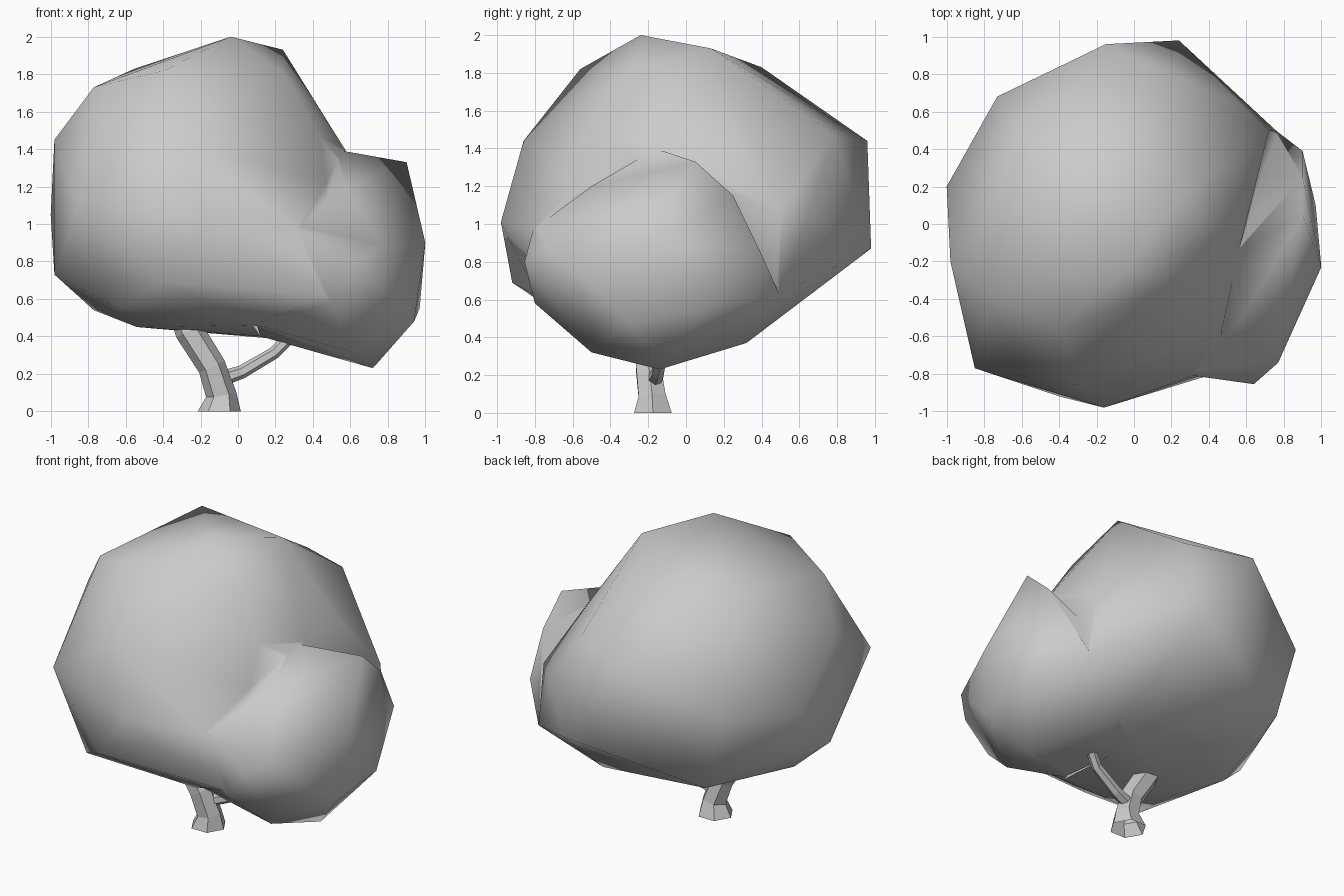
import bpy, bmesh, math
from mathutils import Vector

if "Cube" in bpy.data.objects:
    bpy.data.objects.remove(bpy.data.objects["Cube"])


def finish(bm, name, smooth=True):
    me = bpy.data.meshes.new(name)
    bmesh.ops.recalc_face_normals(bm, faces=bm.faces)
    bm.to_mesh(me)
    bm.free()
    ob = bpy.data.objects.new(name, me)
    bpy.context.collection.objects.link(ob)
    for p in me.polygons:
        p.use_smooth = smooth
    return ob


def lump(name, pts):
    """Faceted rounded clump: hull of a few corner points."""
    bm = bmesh.new()
    for p in pts:
        bm.verts.new(p)
    bmesh.ops.convex_hull(bm, input=bm.verts)
    loose = [v for v in bm.verts if not v.link_faces]
    bmesh.ops.delete(bm, geom=loose, context='VERTS')
    return finish(bm, name)


def limb(name, path, sides=6):
    """Tapered tube through (x, y, z, radius) stations."""
    bm = bmesh.new()
    rings = []
    P = [Vector(p[:3]) for p in path]
    for i, p in enumerate(path):
        d = (P[min(i + 1, len(P) - 1)] - P[max(i - 1, 0)]).normalized()
        if i == 0 and p[2] == 0:
            d = Vector((0, 0, 1))
        a = d.cross(Vector((0, 1, 0))).normalized()
        b = d.cross(a)
        rings.append([bm.verts.new(P[i] + p[3] * (math.cos(t) * a + math.sin(t) * b))
                      for t in (2 * math.pi * k / sides for k in range(sides))])
    for r0, r1 in zip(rings, rings[1:]):
        for k in range(sides):
            n = (k + 1) % sides
            bm.faces.new((r0[k], r0[n], r1[n], r1[k]))
    return finish(bm, name, False)


# main crown
crown = lump("foliage", [
    (-.04, -.24, 2.0), (.24, .13, 1.93), (-.77, -.38, 1.73), (-.39, -.56, 1.82),
    (-.55, .4, 1.83), (.24, .78, 1.48), (-.15, .96, 1.44), (.24, .98, .87),
    (-.98, -.2, 1.45), (-1, .2, 1.05), (-.98, -.15, .73), (-.85, -.77, 1.1),
    (-.16, -.98, 1.01), (-.4, -.92, .69), (-.3, -.86, 1.44), (-.73, .68, 1.13),
    (-.6, .65, .62), (-.64, -.71, .55), (-.77, -.06, .54), (-.54, -.29, .45),
    (-.35, .33, .45), (-.05, .3, .42), (.08, -.58, .46), (.57, -.1, 1.4),
    (.57, .3, 1.38), (.57, .65, 1.05), (.77, .5, .63), (.72, .5, 1.06),
    (.31, -.81, .98), (.46, -.79, .62), (.47, -.56, 1.22), (.4, .32, .37),
    (.24, -.3, 1.81), (.44, -.4, 1.46), (.1, -.1, .41)])

# lower side lump
side = lump("side_lump", [
    (.57, -.15, 1.41), (.9, .05, 1.33), (.9, .39, .86), (1, -.23, .9),
    (.97, .1, .55), (.94, -.3, .48), (.72, -.14, .23), (.64, -.855, .8),
    (.77, -.74, .88), (.5, -.8, .58), (.77, .5, .62),
    (.6, -.5, .32), (.58, -.5, 1.2), (.31, -.81, .97), (.4, .32, .36),
    (.9, .25, 1.15), (.12, -.1, .4), (.1, -.55, .46), (.3, .3, .8)])

# merge the two lumps into one skin
mod = crown.modifiers.new("join", 'BOOLEAN')
mod.operation = 'UNION'
mod.solver = 'EXACT'
mod.object = side
dg = bpy.context.evaluated_depsgraph_get()
bm = bmesh.new()
bm.from_mesh(crown.evaluated_get(dg).to_mesh())
crown.modifiers.clear()
bmesh.ops.remove_doubles(bm, verts=bm.verts, dist=.03)
bmesh.ops.triangulate(bm, faces=bm.faces)
bm.to_mesh(crown.data)
bm.free()
for p in crown.data.polygons:
    p.use_smooth = True
bpy.data.objects.remove(side)

# flared, leaning trunk and its side branch
limb("trunk", [(-.1, -.175, 0, .115), (-.09, -.18, .09, .082), (-.14, -.2, .24, .075),
               (-.26, -.2, .43, .078), (-.34, -.18, .62, .06)])
limb("branch", [(-.1, -.17, .17, .042), (.02, -.15, .21, .036), (.19, -.13, .31, .033),
                (.34, -.06, .46, .033)])
